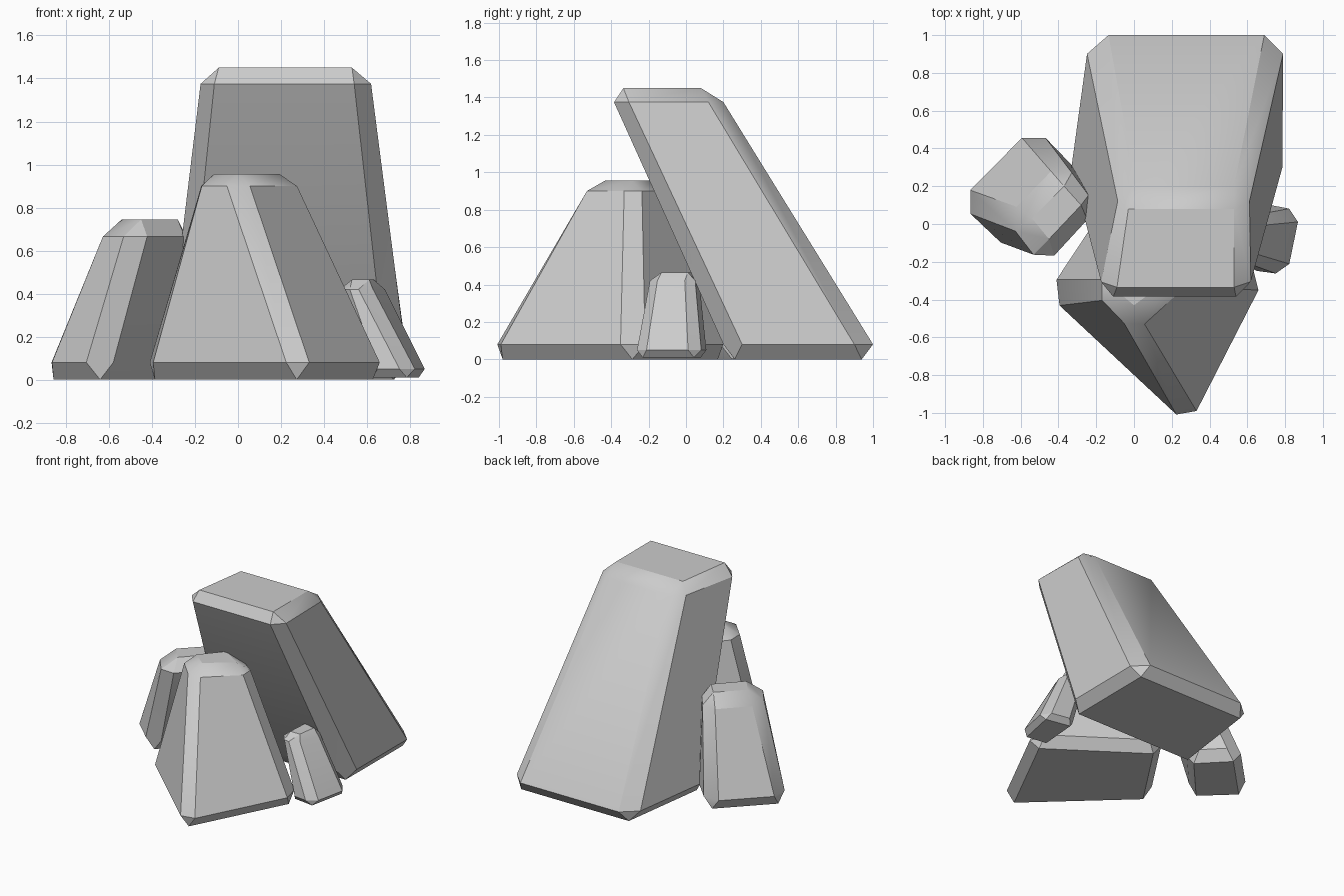
import bpy
import bmesh
import math
from mathutils import Vector

default = bpy.data.objects.get("Cube")
if default:
    bpy.data.objects.remove(default, do_unlink=True)

stone = bpy.data.materials.new("stone grey")
stone.use_nodes = True
GREY = (0.6, 0.6, 0.6, 1)
stone.diffuse_color = GREY
stone.node_tree.nodes["Principled BSDF"].inputs["Base Color"].default_value = GREY


def ring(corners, z, cut):
    """Quad with its corners chamfered, as a list of point pairs."""
    pts = [Vector((x, y, z)) for x, y in corners]
    pairs = []
    for i, p in enumerate(pts):
        before, after = pts[i - 1], pts[(i + 1) % 4]
        pairs.append((p + (before - p).normalized() * cut,
                      p + (after - p).normalized() * cut))
    return pairs


def rock(name, base, top, cap, heights, cuts):
    """Leaning, tapered block with chamfered edges."""
    z_foot, z_base, z_top, z_cap = heights
    bm = bmesh.new()
    low, high = ring(base, z_base, cuts[0]), ring(top, z_top, cuts[1])
    centre = sum((a + b for a, b in low), Vector()) / 8

    # the foot pulls each chamfer to a single point on the ground
    foot = []
    for a, b in low:
        p = (a + b) / 2
        p += (centre - p) * 0.03
        p.z = z_foot
        foot.append(bm.verts.new(p))
    lid = [bm.verts.new((x, y, z_cap)) for x, y in cap]
    low = [[bm.verts.new(p) for p in pair] for pair in low]
    high = [[bm.verts.new(p) for p in pair] for pair in high]

    for i in range(4):
        j = (i + 1) % 4
        (a, b), (c, d) = low[i], high[i]
        e, f = low[j][0], high[j][0]
        bm.faces.new((foot[i], b, a))            # foot corner
        bm.faces.new((foot[i], foot[j], e, b))   # foot edge
        bm.faces.new((a, b, d, c))               # upright chamfer
        bm.faces.new((b, e, f, d))               # side
        bm.faces.new((c, d, lid[i]))             # top corner
        bm.faces.new((d, f, lid[j], lid[i]))     # top edge
    bm.faces.new(lid)
    bm.faces.new(foot[::-1])
    bmesh.ops.recalc_face_normals(bm, faces=bm.faces)

    mesh = bpy.data.meshes.new(name)
    bm.to_mesh(mesh)
    bm.free()
    mesh.materials.append(stone)
    obj = bpy.data.objects.new(name, mesh)
    bpy.context.collection.objects.link(obj)
    bpy.ops.object.select_all(action='DESELECT')
    obj.select_set(True)
    bpy.context.view_layer.objects.active = obj
    bpy.ops.object.shade_smooth_by_angle(angle=math.radians(30))


# Tall slab leaning forward
rock("large_rock",
     [(-0.345, 0.2), (0.785, 0.2), (0.79, 1.0), (-0.235, 1.0)],
     [(-0.19, -0.385), (0.62, -0.385), (0.61, 0.2), (-0.07, 0.2)],
     [(-0.09, -0.335), (0.53, -0.335), (0.53, 0.08), (-0.03, 0.08)],
     (0, 0.08, 1.375, 1.45), (0.1, 0.08))

# Pointed block in front
rock("front_rock",
     [(-0.46, -0.37), (0.29, -1.07), (0.7, -0.27), (-0.05, 0.25)],
     [(-0.22, -0.35), (0.0, -0.58), (0.33, -0.28), (0.03, -0.06)],
     [(-0.11, -0.34), (0.0, -0.43), (0.19, -0.29), (0.03, -0.18)],
     (0, 0.08, 0.9, 0.957), (0.09, 0.075))

# Medium block on the right
rock("side_rock",
     [(-0.93, 0.115), (-0.64, -0.16), (-0.27, 0.25), (-0.53, 0.52)],
     [(-0.68, 0.03), (-0.48, -0.23), (-0.19, 0.085), (-0.38, 0.34)],
     [(-0.54, 0.03), (-0.45, -0.08), (-0.28, 0.1), (-0.37, 0.2)],
     (0, 0.08, 0.665, 0.745), (0.09, 0.085))

# Small block on the left
rock("small_rock",
     [(0.59, -0.24), (0.81, -0.27), (0.88, 0.07), (0.62, 0.12)],
     [(0.47, -0.18), (0.61, -0.2), (0.7, 0.04), (0.49, 0.08)],
     [(0.53, -0.13), (0.61, -0.13), (0.63, 0.01), (0.54, 0.03)],
     (0.01, 0.05, 0.42, 0.465), (0.06, 0.05))
